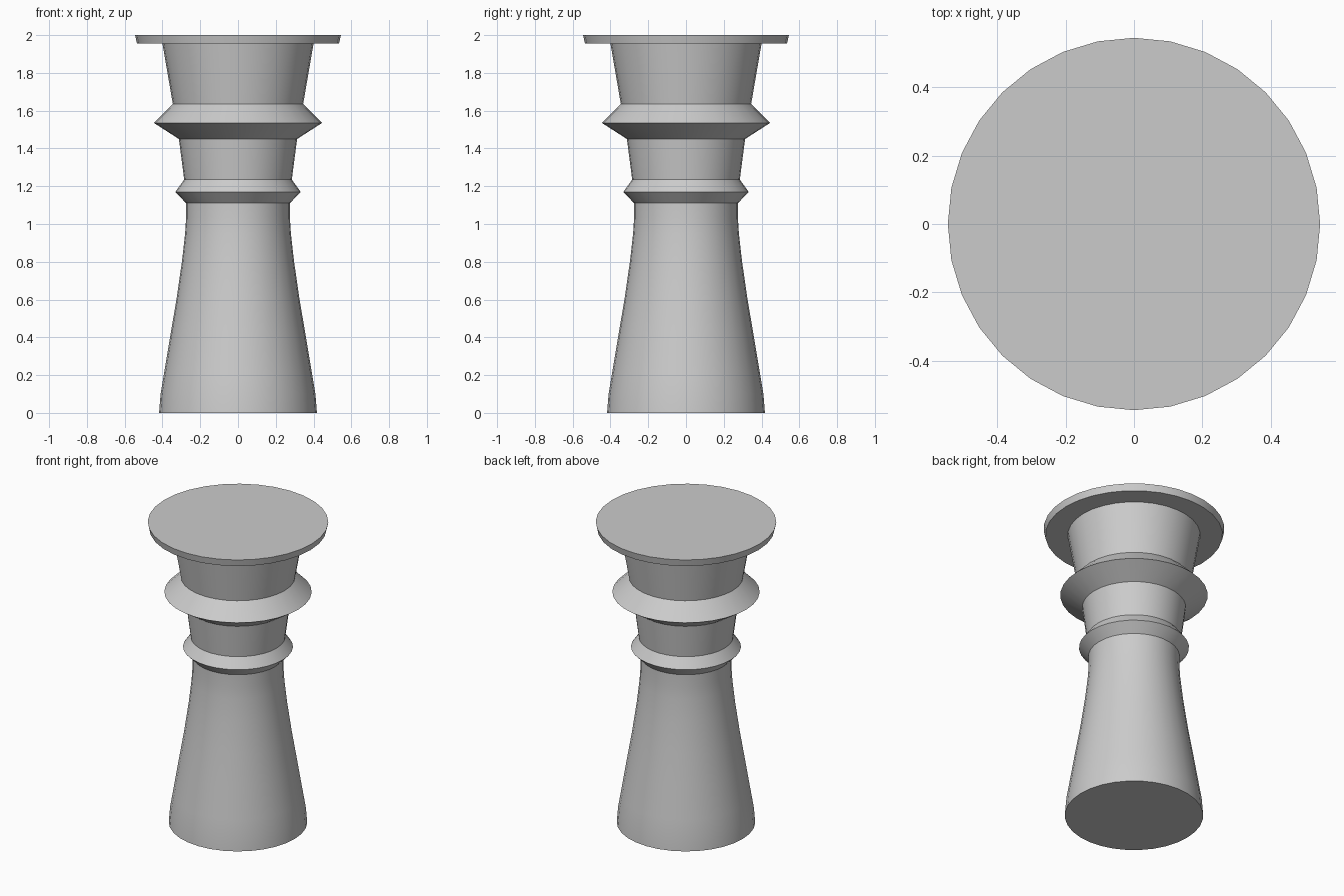
import bpy
import bmesh
from math import radians

SIDES = 32

cube = bpy.data.objects.get("Cube")
if cube:
    bpy.data.objects.remove(cube, do_unlink=True)

stone = bpy.data.materials.new("light_grey")
stone.use_nodes = True
grey = (0.6, 0.6, 0.6, 1)
stone.diffuse_color = grey
stone.node_tree.nodes["Principled BSDF"].inputs["Base Color"].default_value = grey


def turned(name, profile):
    """Closed lathe part from (radius, height) points, bottom to top."""
    bm = bmesh.new()
    loops = []
    for radius, z in profile:
        ring = bmesh.ops.create_circle(bm, segments=SIDES, radius=radius)["verts"]
        for v in ring:
            v.co.z = z
        loops.append(ring)
    for low, high in zip(loops, loops[1:]):
        for i in range(SIDES):
            j = (i + 1) % SIDES
            bm.faces.new((low[i], low[j], high[j], high[i]))
    bm.faces.new(loops[0])
    bm.faces.new(loops[-1])
    bmesh.ops.recalc_face_normals(bm, faces=bm.faces)
    mesh = bpy.data.meshes.new(name)
    bm.to_mesh(mesh)
    bm.free()
    mesh.materials.append(stone)
    obj = bpy.data.objects.new(name, mesh)
    bpy.context.collection.objects.link(obj)
    bpy.ops.object.select_all(action="DESELECT")
    obj.select_set(True)
    bpy.context.view_layer.objects.active = obj
    bpy.ops.object.shade_smooth_by_angle(angle=radians(30))
    return obj


# Flared shaft, with a gentle S curve
turned("shaft", [(0.418, 0), (0.41, 0.1), (0.393, 0.2), (0.36, 0.4), (0.326, 0.6),
                 (0.297, 0.8), (0.28, 0.95), (0.275, 1.03), (0.275, 1.11)])

# Sharp-edged collars
turned("lower_collar", [(0.275, 1.11), (0.332, 1.17), (0.285, 1.235)])
turned("upper_collar", [(0.313, 1.45), (0.445, 1.535), (0.345, 1.635)])

# Tapered neck and head
turned("neck", [(0.285, 1.235), (0.313, 1.45)])
turned("head", [(0.345, 1.635), (0.4, 1.955)])

# Overhanging flat cap
turned("cap", [(0.535, 1.955), (0.545, 2)])
